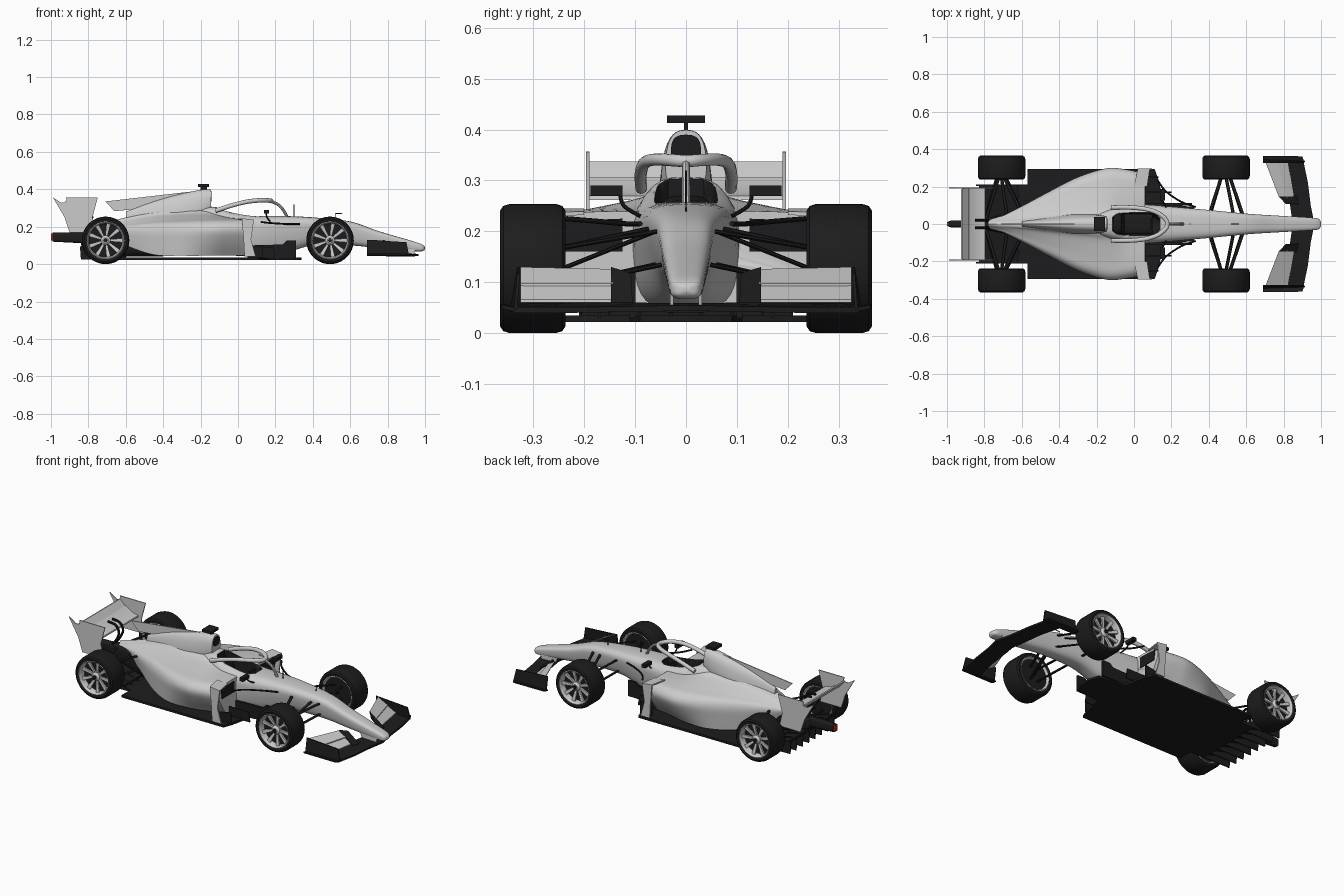
import bpy, bmesh, math
from mathutils import Vector

if "Cube" in bpy.data.objects:
    bpy.data.objects.remove(bpy.data.objects["Cube"])

def material(name, col):
    m = bpy.data.materials.new(name)
    m.diffuse_color = col
    m.use_nodes = True
    m.node_tree.nodes["Principled BSDF"].inputs["Base Color"].default_value = m.diffuse_color
    return m

BLACK = material("carbon_black", (0.012, 0.012, 0.013, 1))
RED = material("lamp_red", (0.5, 0.03, 0.02, 1))

def build(name, verts, faces, mat=None, mirror=False):
    me = bpy.data.meshes.new(name)
    me.from_pydata([tuple(v) for v in verts], [], faces)
    bm = bmesh.new()
    bm.from_mesh(me)
    bmesh.ops.recalc_face_normals(bm, faces=bm.faces)
    bm.to_mesh(me)
    bm.free()
    ob = bpy.data.objects.new(name, me)
    bpy.context.collection.objects.link(ob)
    if mat:
        me.materials.append(mat)
    bpy.ops.object.select_all(action='DESELECT')
    ob.select_set(True)
    bpy.context.view_layer.objects.active = ob
    bpy.ops.object.shade_smooth_by_angle(angle=math.radians(35))
    if mirror:
        ob.modifiers.new("Mirror", 'MIRROR').use_axis = (False, True, False)
        ob.modifiers["Mirror"].use_mirror_merge = False
    return ob

def loft(name, rings, mat=None, mirror=False, closed=False):
    n, m = len(rings[0]), len(rings)
    faces = [(i * n + j, i * n + (j + 1) % n, (i + 1) % m * n + (j + 1) % n, (i + 1) % m * n + j)
             for i in range(m if closed else m - 1) for j in range(n)]
    if not closed:
        faces += [tuple(range(n)), tuple(range((m - 1) * n, m * n))]
    return build(name, [v for r in rings for v in r], faces, mat, mirror)

def curve(pts, n=5):
    """Catmull-Rom through tuples of any length"""
    out = []
    for i in range(len(pts) - 1):
        a, b, c, d = pts[max(i - 1, 0)], pts[i], pts[i + 1], pts[min(i + 2, len(pts) - 1)]
        for k in range(n):
            t = k / n
            out.append(tuple(q + .5 * t * (r - p + t * (2*p - 5*q + 4*r - s + t * (3 * (q - r) + s - p)))
                             for p, q, r, s in zip(a, b, c, d)))
    return out + [tuple(pts[-1])]

def section(x, hw, zb, zt, low=1, power=.6, n=32):
    ring = []
    for k in range(n):
        c, s = math.cos(k * math.tau / n), math.sin(k * math.tau / n)
        u = math.copysign(abs(s) ** power, s)
        y = hw * math.copysign(abs(c) ** power, c) * (1 + (low - 1) * (1 - u) / 2)
        ring.append((x, y, (zb + zt) / 2 + u * (zt - zb) / 2))
    return ring

def prism(name, pts, off, mat=None, mirror=True):
    return loft(name, [pts, [tuple(Vector(p) + Vector(off)) for p in pts]], mat, mirror)

def plate(name, xz, y, t, mat=None, mirror=True):
    return prism(name, [(x, y - t / 2, z) for x, z in xz], (0, t, 0), mat, mirror)

def box(name, lo, hi, mat=None, mirror=False):
    return prism(name, [(lo[0], lo[1], lo[2]), (hi[0], lo[1], lo[2]), (hi[0], lo[1], hi[2]),
                        (lo[0], lo[1], hi[2])], (0, hi[1] - lo[1], 0), mat, mirror)

def tube(name, path, r, mat=None, mirror=False, smooth=1, n=10, flat=1):
    pts = [Vector(p) for p in curve(path, smooth)]
    rings = []
    for i, p in enumerate(pts):
        t = (pts[min(i + 1, len(pts) - 1)] - pts[max(i - 1, 0)]).normalized()
        u = t.cross(Vector((.1, .15, 1))).normalized()
        v = u.cross(t)
        rings.append([p + u * r * math.cos(a) + v * r * flat * math.sin(a)
                      for a in (k * math.tau / n for k in range(n))])
    return loft(name, rings, mat, mirror)

def lathe(name, x, z, prof, mat=None, n=48, closed=True):
    rings = [[(x + r * math.cos(k * math.tau / n), y, z + r * math.sin(k * math.tau / n))
              for k in range(n)] for r, y in prof]
    return loft(name, rings, mat, True, closed)

# Nose and survival cell
chassis = loft("chassis", [section(*s) for s in curve([
    (1.0, .008, .08, .092, 1), (.988, .027, .07, .103, 1), (.94, .036, .068, .121, .9),
    (.75, .05, .085, .177, .75), (.6, .062, .1, .228, .7), (.4, .085, .1, .25, .65),
    (.25, .1, .06, .257, .65), (.1, .11, .045, .26, .8), (-.02, .108, .045, .278, 1),
    (-.12, .088, .05, .305, 1), (-.2, .06, .06, .305, 1)])])

# Sidepods and engine deck
def deck(x, zt, wn, W, zs, Wb, zb):
    lerp = lambda f: zs + f * (zb - zs)
    half = curve([(0, zt), (wn * .6, zt - .004), (wn, zs + .6 * (zt - zs)), ((wn + W) / 2, zs + .15 * (zt - zs)),
                  (W * .9, lerp(.05)), (W, lerp(.28)), (W * .6 + Wb * .4, lerp(.65)), (Wb, zb)], 4)
    return [(x, y, z) for y, z in half] + [(x, -y, z) for y, z in half[:0:-1]]

bodywork = loft("sidepods", [deck(*s) for s in curve([
    (.06, .24, .1, .27, .238, .19, .045), (-.05, .255, .1, .293, .238, .21, .045),
    (-.15, .285, .09, .297, .236, .235, .045), (-.3, .29, .07, .25, .23, .235, .045),
    (-.45, .28, .05, .175, .222, .165, .05), (-.6, .25, .03, .095, .205, .08, .1),
    (-.7, .22, .02, .045, .19, .035, .15), (-.78, .2, .01, .02, .18, .012, .165)])])

# Cockpit opening
cutter = loft("cockpit_cutter", [section(*s) for s in curve([
    (-.115, .035, .15, .4), (-.08, .056, .15, .4), (.05, .062, .15, .4), (.11, .055, .15, .4),
    (.14, .03, .15, .4)], 4)], BLACK)
cutter.hide_render = True
for ob in (chassis, bodywork):
    md = ob.modifiers.new("Cockpit", 'BOOLEAN')
    md.operation, md.object, md.solver = 'DIFFERENCE', cutter, 'EXACT'
    md.material_mode = 'TRANSFER'
    bpy.context.view_layer.objects.active = ob
    bpy.ops.object.modifier_apply(modifier=md.name)
bpy.data.objects.remove(cutter)
loft("cockpit_seat", [section(x, .055, .15, z) for x, z in ((-.11, .27), (-.07, .26), (-.05, .2), (.1, .19))], BLACK)
box("steering_wheel", (.085, -.03, .215), (.095, .03, .25), BLACK)

# Airbox, engine spine, fin and camera
loft("airbox", [section(*s, power=.75) for s in curve([
    (-.145, .036, .28, .399, 1.2), (-.2, .04, .25, .397, 1.4), (-.32, .034, .23, .372, 1.8),
    (-.45, .022, .22, .335, 2), (-.6, .01, .2, .28, 2)])])
loft("airbox_inlet", [section(x, .028, .335, .39, 1.1, .75) for x in (-.15, -.142)], BLACK)
plate("shark_fin", [(-.17, .397), (-.71, .335), (-.66, .283), (-.56, .293), (-.58, .24), (-.3, .24)], 0, .006,
      mirror=False)
box("camera_stalk", (-.2, -.004, .39), (-.165, .004, .418), BLACK)
box("camera_bar", (-.215, -.037, .413), (-.155, .037, .428), BLACK)

# Halo
side = [(-.12, .088, .285), (-.04, .089, .312), (.05, .082, .334), (.12, .062, .341), (.165, .03, .34)]
tube("halo_hoop", side + [(.178, 0, .338)] + [(x, -y, z) for x, y, z in side[::-1]], .012, smooth=5, n=12)
tube("halo_pillar", [(.17, 0, .337), (.215, 0, .318), (.245, 0, .285), (.265, 0, .245)], .008, smooth=4)

# Pod inlets, corner vanes, mirrors, antennas
prism("pod_inlet", [(.058, .125, .16), (.058, .24, .16), (.058, .25, .22), (.058, .125, .225)], (.006, 0, 0), BLACK)
plate("pod_vane", [(.035, .04), (.095, .04), (.07, .13), (.085, .235), (.02, .245), (.03, .13)], .293, .008)
prism("pod_vane_top", [(.02, .297, .238), (.085, .297, .23), (.07, .2, .232), (.0, .2, .238)], (0, 0, .007))
box("mirror", (.14, .125, .27), (.165, .188, .29), BLACK, True)
tube("mirror_stay", [(.15, .13, .275), (.155, .122, .25), (.17, .09, .23)], .004, BLACK, True, 4)
tube("horn_vane", [(.33, .09, .215), (.25, .12, .215), (.17, .175, .22), (.125, .235, .225)], .005, BLACK, True, 4)
tube("antenna", [(.3, 0, .25), (.3, 0, .32)], .0025, BLACK)
tube("pitot", [(.52, 0, .235), (.52, 0, .27), (.56, 0, .272)], .0025, BLACK)

# Floor, bargeboards and diffuser
prism("floor", [(.34, .03, .022), (.32, .09, .022), (.16, .11, .022), (.13, .24, .022), (.11, .295, .022),
                (-.57, .295, .022), (-.57, .21, .022), (-.66, .21, .022), (-.66, 0, .022), (.34, 0, .022)],
      (0, 0, .013), BLACK)
plate("bargeboard_inner", [(.06, .03), (.31, .03), (.31, .125), (.26, .125), (.24, .105), (.06, .1)], .105, .012, BLACK)
plate("bargeboard_outer", [(.05, .03), (.13, .03), (.13, .1), (.05, .085)], .25, .006, BLACK)
plate("bargeboard_mid", [(.06, .03), (.2, .03), (.19, .09), (.06, .09)], .17, .006, BLACK)
prism("diffuser", [(-.62, 0, .03), (-.62, .21, .03), (-.83, .21, .085), (-.83, 0, .085)], (0, 0, .015), BLACK)
for y in (.03, .09, .15, .207):
    plate("diffuser_fence", [(-.6, .022), (-.84, .025), (-.845, .095), (-.8, .1), (-.6, .04)], y, .006, BLACK)
loft("gearbox", [section(*s) for s in ((-.4, .1, .04, .2), (-.6, .07, .04, .19), (-.75, .04, .07, .185),
                                       (-.84, .025, .1, .17))], BLACK)
loft("crash_structure", [section(x, w, b, t) for x, w, b, t in ((-.8, .024, .11, .172), (-.992, .017, .12, .168))], BLACK)
box("rain_light", (-1, -.012, .125), (-.99, .012, .163), RED)

# Front wing
prism("front_wing_main", [(.965, 0, .044), (.945, .1, .042), (.93, .22, .04), (.905, .34, .04), (.79, .34, .046),
                          (.82, .2, .05), (.84, .06, .048), (.85, 0, .048)], (0, 0, .011), BLACK)
prism("front_wing_flap_lower", [(.855, .143, .06), (.825, .325, .06), (.765, .325, .09), (.815, .143, .09)], (0, 0, .006))
prism("front_wing_flap_upper", [(.82, .143, .092), (.77, .325, .092), (.705, .325, .124), (.775, .143, .12)], (0, 0, .006))
prism("front_wing_root", [(.88, .105, .052), (.87, .147, .052), (.775, .147, .122), (.81, .108, .11)], (0, 0, .008), BLACK)
prism("front_wing_endplate", [(.69, .326, .13), (.9, .326, .117), (.915, .332, .046), (.69, .34, .043)],
      (0, .006, 0), BLACK)
prism("front_wing_footplate", [(.69, .33, .043), (.91, .33, .041), (.9, .362, .048), (.69, .364, .05)],
      (0, 0, .008), BLACK)
plate("nose_pylon", [(.85, .05), (.94, .05), (.95, .085), (.83, .1)], .028, .007)

# Rear wing
plate("rear_wing_endplate", [(-.99, .357), (-.945, .328), (-.915, .332), (-.92, .355), (-.75, .355), (-.778, .25),
                             (-.76, .168), (-.9, .168), (-.927, .25)], .193, .006)
prism("rear_wing_main", [(-.795, -.192, .262), (-.84, -.192, .262), (-.888, -.192, .3), (-.882, -.192, .306),
                         (-.835, -.192, .276), (-.797, -.192, .27)], (0, .384, 0), mirror=False)
prism("rear_wing_flap", [(-.872, -.192, .29), (-.89, -.192, .292), (-.926, -.192, .335), (-.918, -.192, .337)],
      (0, .384, 0), mirror=False)
tube("rear_wing_pylon", [(-.84, .012, .15), (-.8, .016, .2), (-.78, .02, .25), (-.8, .02, .29), (-.85, .02, .3)],
     .007, BLACK, True, 4)

# Wheels
R = .127
for pos, x in (("front", .492), ("rear", -.708)):
    lathe(pos + "_tyre", x, R, [(.1, .238), (.114, .237), (.123, .243), (R, .256), (R, .346), (.123, .359),
                                (.114, .365), (.1, .363)], BLACK)
    lathe(pos + "_rim", x, R, [(.102, .24), (.102, .362), (.097, .364), (.09, .352), (.088, .25), (.096, .238)])
    lathe(pos + "_brake_drum", x, R, [(.089, .25), (.089, .325)], BLACK, closed=False)
    lathe(pos + "_hub", x, R, [(.026, .32), (.026, .342), (.014, .352)], closed=False, n=24)
    lathe(pos + "_hub_nut", x, R, [(.011, .345), (.011, .36)], BLACK, closed=False, n=6)
    for k in range(9):
        a = k * math.tau / 9
        c, s = math.cos(a), math.sin(a)
        at = lambda r, w, y: (x + r * c - w * s, y, R + r * s + w * c)
        prism(pos + "_spoke", [at(.015, -.005, .337), at(.092, -.011, .349), at(.092, .011, .349),
                               at(.015, .005, .337)], (0, -.01, 0))

# Suspension arms: (outer x, outer z, inner x, inner y, inner z)
for i, (ox, oz, ix, iy, iz) in enumerate((
        (.47, .165, .41, .075, .205), (.51, .165, .58, .055, .2), (.47, .09, .41, .06, .135),
        (.51, .09, .58, .045, .135), (.49, .12, .53, .06, .2),
        (-.7, .17, -.6, .06, .18), (-.72, .17, -.79, .03, .16), (-.69, .085, -.6, .06, .1),
        (-.73, .085, -.79, .03, .12), (-.71, .13, -.68, .05, .15))):
    tube("suspension_arm", [(ox, .26, oz), (ix, iy, iz)], .009, BLACK, True, n=8, flat=.5)
